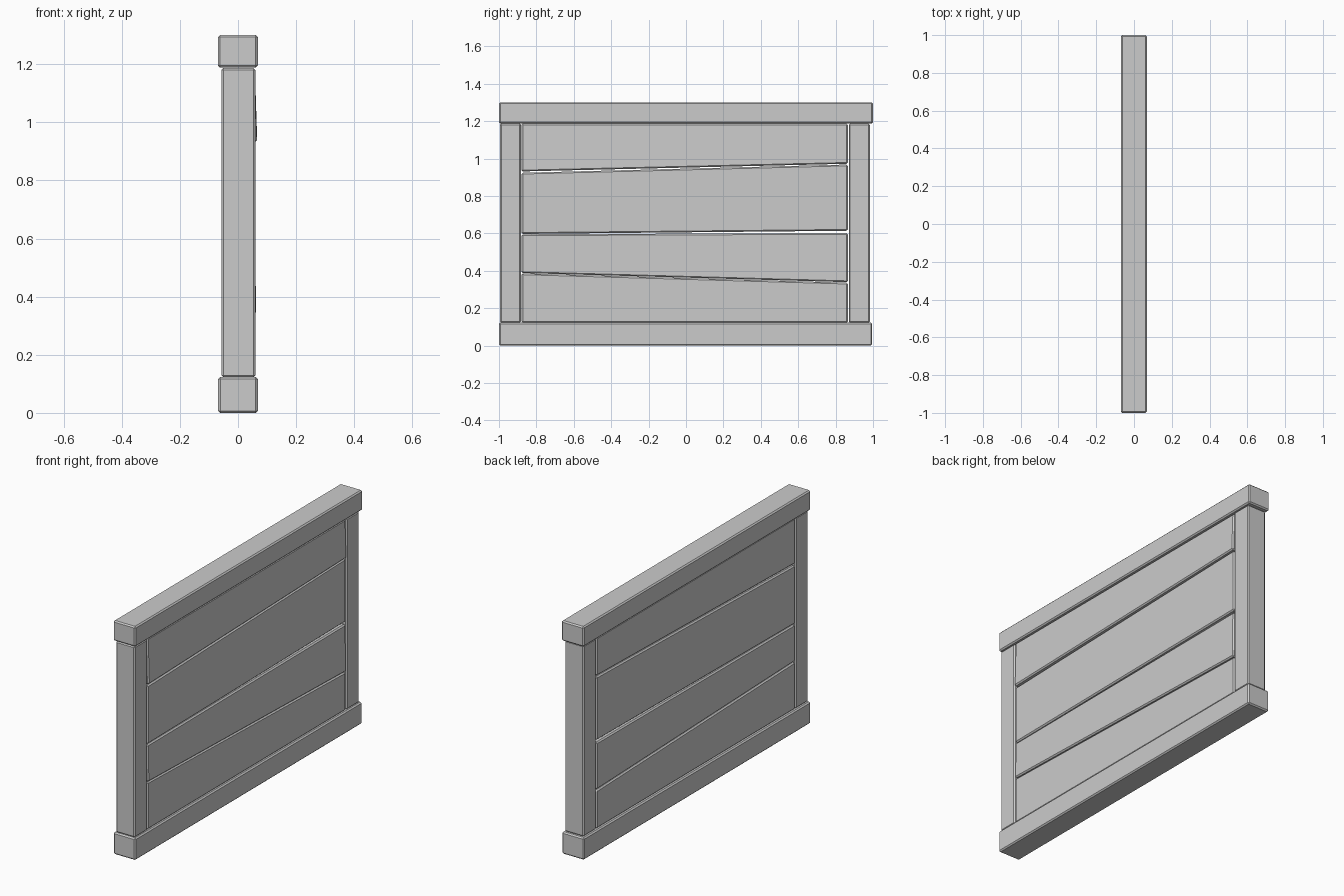
import bpy, bmesh

if "Cube" in bpy.data.objects:
    bpy.data.objects.remove(bpy.data.objects["Cube"])


def board(name, corners, x0, x1, bevel=0.007, lean=0.0):
    """Prism from a (y, z) outline, running from x0 to x1; lean pushes the
    lower edge of the +x face outwards."""
    bm = bmesh.new()
    low = sorted(z for _, z in corners)[1]
    back = [bm.verts.new((x0, y, z)) for y, z in corners]
    front = [bm.verts.new((x1 + (lean if z <= low else 0), y, z)) for y, z in corners]
    bm.faces.new(back)
    bm.faces.new(front)
    n = len(corners)
    for i in range(n):
        j = (i + 1) % n
        bm.faces.new((back[i], back[j], front[j], front[i]))
    bmesh.ops.recalc_face_normals(bm, faces=bm.faces)
    mesh = bpy.data.meshes.new(name)
    bm.to_mesh(mesh)
    bm.free()
    obj = bpy.data.objects.new(name, mesh)
    bpy.context.collection.objects.link(obj)
    mod = obj.modifiers.new("chamfer", "BEVEL")
    mod.width = bevel
    mod.segments = 1
    mod.limit_method = 'ANGLE'
    return obj


def rect(y0, y1, z0, z1):
    return [(y0, z0), (y1, z0), (y1, z1), (y0, z1)]


# Horizontal rails
board("bottom_rail", rect(-1.0, 0.995, 0.0, 0.123), -0.068, 0.068)
board("top_rail", rect(-1.0, 1.0, 1.188, 1.30), -0.069, 0.068)

# End posts
board("left_post", rect(-0.994, -0.882, 0.122, 1.187), -0.057, 0.06)
board("right_post", rect(0.871, 0.983, 0.122, 1.187), -0.057, 0.06)

# Uneven planks: bottom-left, bottom-right, top-right, top-left heights, lean
planks = [
    (0.122, 0.122, 0.336, 0.386, 0.0),
    (0.388, 0.339, 0.602, 0.595, 0.004),
    (0.597, 0.614, 0.968, 0.924, 0.0),
    (0.931, 0.972, 1.186, 1.187, 0.007),
]
for i, (bl, br, tr, tl, lean) in enumerate(planks):
    board(f"plank_{i + 1}",
          [(-0.879, bl), (0.865, br), (0.865, tr), (-0.879, tl)],
          -0.056, 0.058, lean=lean)
